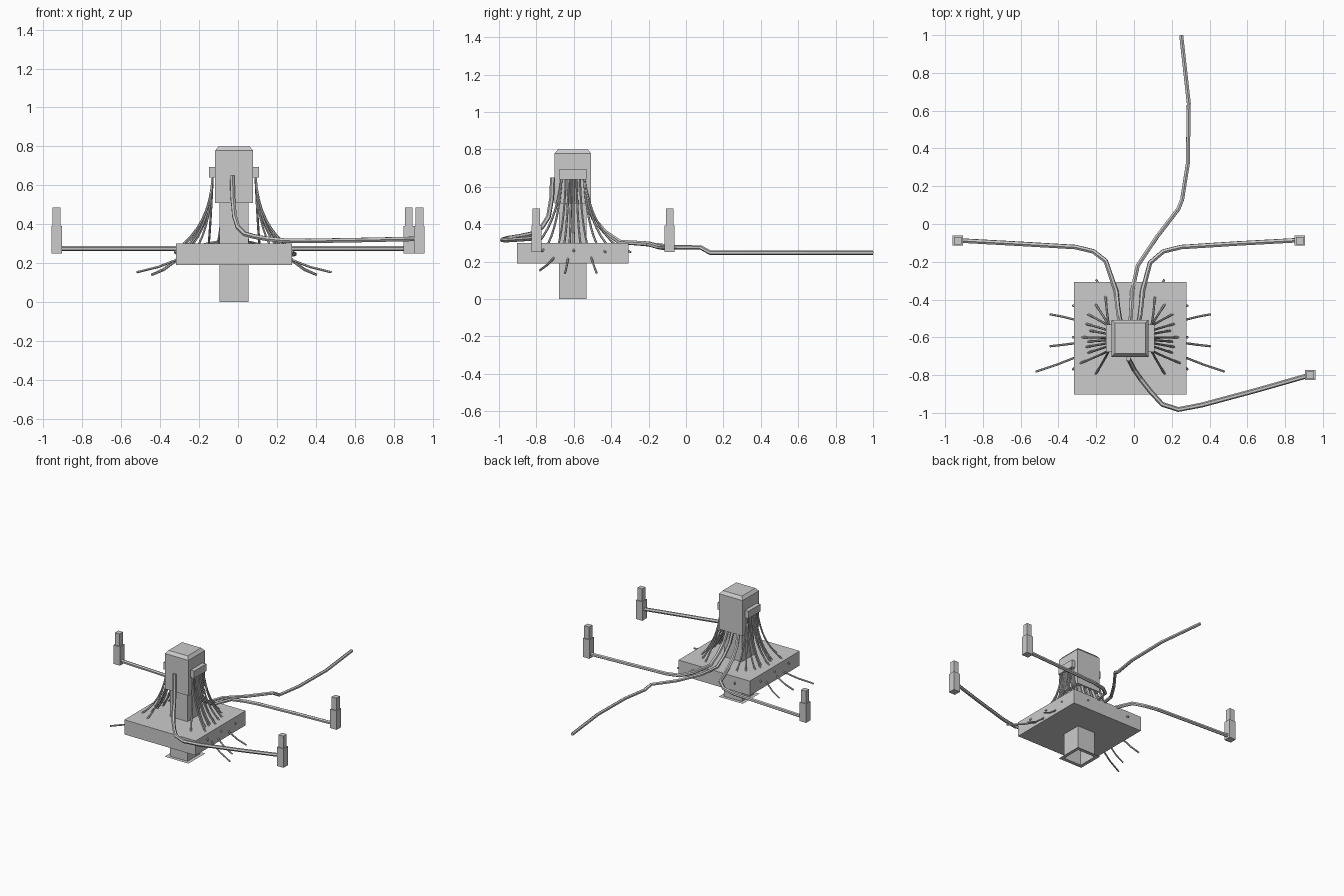
import bpy, bmesh
from mathutils import Vector

CX, CY = -0.02, -0.605   # axis of the central tower


def mesh_object(name, bm):
    me = bpy.data.meshes.new(name)
    bm.to_mesh(me)
    bm.free()
    ob = bpy.data.objects.new(name, me)
    bpy.context.collection.objects.link(ob)
    return ob


def lofted_box(name, cx, cy, levels, bottom=True):
    """Stack of rectangles: levels = [(half_x, half_y, z), ...]"""
    bm = bmesh.new()
    rings = [[bm.verts.new((cx + sx * hx, cy + sy * hy, z))
              for sx, sy in ((-1, -1), (1, -1), (1, 1), (-1, 1))]
             for hx, hy, z in levels]
    for a, b in zip(rings, rings[1:]):
        for i in range(4):
            j = (i + 1) % 4
            bm.faces.new((a[i], a[j], b[j], b[i]))
    bm.faces.new(rings[-1])
    if bottom:
        bm.faces.new(rings[0][::-1])
    return mesh_object(name, bm)


def tubes(name, paths, radius):
    cu = bpy.data.curves.new(name, 'CURVE')
    cu.dimensions = '3D'
    cu.bevel_depth = radius
    cu.bevel_resolution = 1
    cu.use_fill_caps = True
    for pts in paths:
        sp = cu.splines.new('POLY')
        sp.use_smooth = False
        sp.points.add(len(pts) - 1)
        for p, co in zip(sp.points, pts):
            p.co = (*co, 1)
    ob = bpy.data.objects.new(name, cu)
    bpy.context.collection.objects.link(ob)
    return ob


# Base slab, hollow post with flat foot flange, head with chamfered cap
lofted_box("base_slab", CX, CY, [(0.298, 0.298, 0.19), (0.298, 0.298, 0.30)])
lofted_box("post", CX, CY, [(0.1, 0.1, 0.0), (0.074, 0.074, 0.0),
                            (0.074, 0.074, 0.515)], bottom=False)
lofted_box("head", CX, CY, [(0.098, 0.098, 0.51), (0.098, 0.098, 0.778),
                            (0.08, 0.08, 0.80)])

# Wire boxes on both sides of the head
for side, s in (("left", -1), ("right", 1)):
    lofted_box(side + "_wire_box", CX + s * 0.111, CY,
               [(0.017, 0.072, 0.64), (0.017, 0.072, 0.695)])

# Thin wires: where each enters the slab, then points beyond it
wires = [
    [(0.11, -0.39, 0.30), (0.16, -0.295, 0.25)],
    [(0.16, -0.43, 0.30), (0.20, -0.39, 0.25)],
    [(0.20, -0.48, 0.30), (0.285, -0.43, 0.25)],
    [(0.21, -0.53, 0.30), (0.28, -0.505, 0.215), (0.34, -0.49, 0.17), (0.405, -0.478, 0.14)],
    [(0.19, -0.565, 0.30), (0.23, -0.56, 0.25)],
    [(0.23, -0.60, 0.30), (0.285, -0.60, 0.255)],
    [(0.20, -0.622, 0.30), (0.28, -0.632, 0.21), (0.34, -0.64, 0.165), (0.405, -0.647, 0.138)],
    [(0.21, -0.65, 0.30), (0.25, -0.66, 0.25)],
    [(0.20, -0.68, 0.30), (0.28, -0.71, 0.215), (0.37, -0.745, 0.18), (0.48, -0.782, 0.153)],
    [(0.24, -0.735, 0.30), (0.285, -0.77, 0.255)],
    [(0.16, -0.79, 0.30), (0.19, -0.83, 0.25)],
]


def wire_path(tail, s):
    end = Vector(tail[0])
    y0 = CY + max(-0.06, min(0.06, (end.y - CY) * 0.5))
    start = Vector((0.09, y0, 0.65))
    ctrl = Vector((0.10, y0 * 0.8 + end.y * 0.2, 0.42))
    pts = []
    for i in range(8):
        t = i / 7
        pts.append(start * (1 - t) ** 2 + ctrl * 2 * t * (1 - t) + end * t * t)
    pts += [Vector(p) for p in tail[1:]]
    if s < 0:
        pts = [Vector((2 * CX - p.x, p.y, p.z)) for p in pts]
    return pts


for side, s in (("left", -1), ("right", 1)):
    tubes(side + "_wires", [wire_path(w, s) for w in wires], 0.006)


# Thick cables: three drop from the back of the head, one from the front
def drop(x0, x1):
    ys = ((-0.53, 0.60), (-0.525, 0.51), (-0.495, 0.43), (-0.435, 0.36), (-0.355, 0.305))
    return [(x0 + (x1 - x0) * i / 4, y, z) for i, (y, z) in enumerate(ys)]


tubes("back_left_cable", [drop(-0.06, -0.095) + [
    (-0.15, -0.195, 0.295), (-0.215, -0.145, 0.278), (-0.31, -0.122, 0.275),
    (-0.6, -0.105, 0.275), (-0.93, -0.087, 0.275)]], 0.013)
tubes("back_right_cable", [drop(0.015, 0.045) + [
    (0.085, -0.205, 0.295), (0.155, -0.145, 0.278), (0.25, -0.122, 0.275),
    (0.55, -0.103, 0.275), (0.88, -0.085, 0.275)]], 0.013)
tubes("long_back_cable", [drop(-0.025, -0.01) + [
    (0.02, -0.22, 0.295), (0.12, -0.07, 0.277), (0.235, 0.08, 0.275),
    (0.255, 0.13, 0.247), (0.285, 0.32, 0.247), (0.29, 0.64, 0.247),
    (0.25, 1.0, 0.247)]], 0.012)
tubes("front_cable", [[
    (-0.03, -0.714, 0.65), (-0.027, -0.718, 0.54), (-0.018, -0.735, 0.44),
    (0.0, -0.77, 0.385), (0.035, -0.82, 0.35), (0.09, -0.89, 0.335),
    (0.15, -0.955, 0.325), (0.235, -0.982, 0.316), (0.36, -0.958, 0.314),
    (0.65, -0.88, 0.319), (0.93, -0.80, 0.325)]], 0.013)

# Plug at the end of each cable
for name, x, y in (("back_left", -0.933, -0.088), ("back_right", 0.878, -0.088),
                   ("front_right", 0.933, -0.80)):
    lofted_box(name + "_plug_body", x, y, [(0.027, 0.027, 0.25), (0.027, 0.027, 0.392)])
    lofted_box(name + "_plug_tip", x, y, [(0.02, 0.02, 0.392), (0.02, 0.02, 0.485)])
